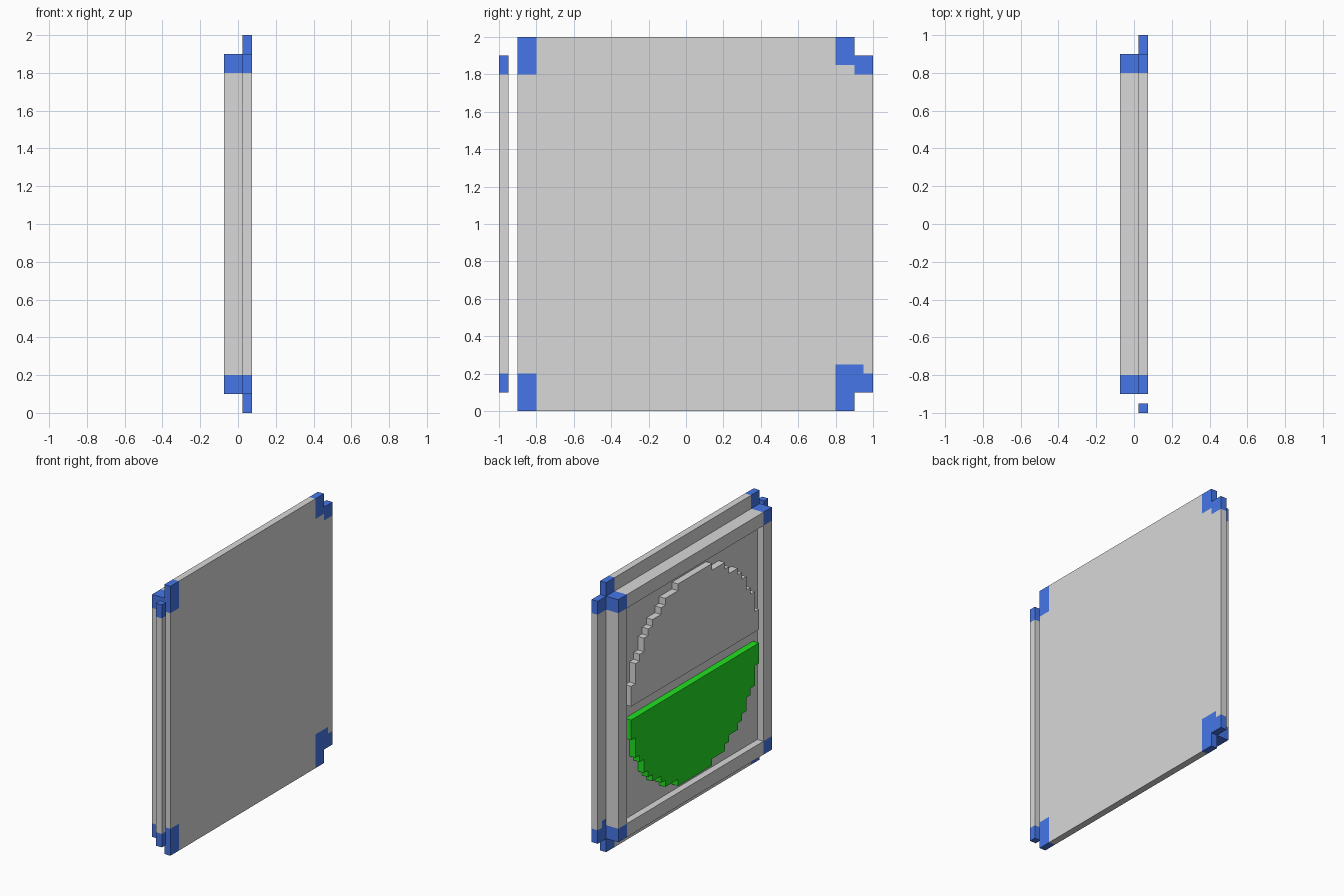
import bpy, bmesh, math

if "Cube" in bpy.data.objects:
    bpy.data.objects.remove(bpy.data.objects["Cube"])

V = 0.05  # block size


def material(name, rgb):
    m = bpy.data.materials.new(name)
    m.diffuse_color = (*rgb, 1.0)
    m.use_nodes = True
    m.node_tree.nodes["Principled BSDF"].inputs["Base Color"].default_value = m.diffuse_color
    return m


GREY = material("light grey", (0.69, 0.69, 0.69))
BLUE = material("corner blue", (0.06, 0.18, 0.8))
GREEN = material("green", (0.016, 0.75, 0.016))


def finish(name, bm, mat):
    bmesh.ops.recalc_face_normals(bm, faces=bm.faces)
    mesh = bpy.data.meshes.new(name)
    bm.to_mesh(mesh)
    bm.free()
    mesh.materials.append(mat)
    ob = bpy.data.objects.new(name, mesh)
    bpy.context.collection.objects.link(ob)


def prism(name, x0, x1, outline, mat):
    """Extrude a (y, z) outline along x."""
    bm = bmesh.new()
    face = bm.faces.new([bm.verts.new((x0, y, z)) for y, z in outline])
    ext = bmesh.ops.extrude_face_region(bm, geom=[face], use_keep_orig=True)
    verts = [g for g in ext["geom"] if isinstance(g, bmesh.types.BMVert)]
    bmesh.ops.translate(bm, verts=verts, vec=(x1 - x0, 0, 0))
    finish(name, bm, mat)


def box(name, x, y, z, mat):
    prism(name, *x, [(y[0], z[0]), (y[1], z[0]), (y[1], z[1]), (y[0], z[1])], mat)


INNER, BACK = (-0.075, 0.025), (0.025, 0.075)

# back slab: centre, edge columns and the separate narrow strip
box("slab_centre", BACK, (-0.8, 0.8), (0, 2), GREY)
box("slab_left_edge", BACK, (-0.9, -0.8), (0.2, 1.8), GREY)
prism("slab_right_edge", *BACK, [(0.8, 0.25), (0.95, 0.25), (0.95, 0.2), (1, 0.2),
      (1, 1.8), (0.9, 1.8), (0.9, 1.85), (0.8, 1.85)], GREY)
box("narrow_strip", BACK, (-1, -0.95), (0.2, 1.8), GREY)

# blue ends of the slab
for label, z in (("lower", (0, 0.2)), ("upper", (1.8, 2))):
    box("slab_corner_" + label, BACK, (-0.9, -0.8), z, BLUE)
for label, z in (("lower", (0.1, 0.2)), ("upper", (1.8, 1.9))):
    box("strip_end_" + label, BACK, (-1, -0.95), z, BLUE)
prism("slab_right_corner_upper", *BACK, [(0.8, 1.85), (0.9, 1.85), (0.9, 1.8),
      (1, 1.8), (1, 1.9), (0.9, 1.9), (0.9, 2), (0.8, 2)], BLUE)
prism("slab_right_corner_lower", *BACK, [(0.8, 0), (0.9, 0), (0.9, 0.1), (1, 0.1),
      (1, 0.2), (0.95, 0.2), (0.95, 0.25), (0.8, 0.25)], BLUE)

# raised frame with blue corner blocks
for s in (-1, 1):
    side = tuple(sorted((s * 0.8, s * 0.9)))
    rail = (1 + side[0], 1 + side[1])
    box("frame_post", INNER, side, (0.2, 1.8), GREY)
    box("frame_rail", INNER, (-0.8, 0.8), rail, GREY)
    for t in (-1, 1):
        box("frame_corner", INNER, side, tuple(sorted((1 + t * 0.8, 1 + t * 0.9))), BLUE)

# recessed panel
box("recessed_panel", (-0.025, 0.025), (-0.8, 0.8), (0.2, 1.8), GREY)


def half_disc(name, s, mat):
    """Stepped half disc, 15 blocks in radius, above (s=1) or below (s=-1) centre."""
    right = []
    for row in range(1, 15):
        w = math.floor(math.sqrt(15 ** 2 - (row + 0.5) ** 2) + 0.5) * V
        if right and right[-1][0] == w:
            right[-1] = (w, 1 + s * (row + 1) * V)
        else:
            right += [(w, 1 + s * row * V), (w, 1 + s * (row + 1) * V)]
    outline = right + [(-y, z) for y, z in reversed(right)]
    prism(name, -0.075, -0.025, outline, mat)


half_disc("upper_half_disc", 1, GREY)
half_disc("lower_half_disc", -1, GREEN)
